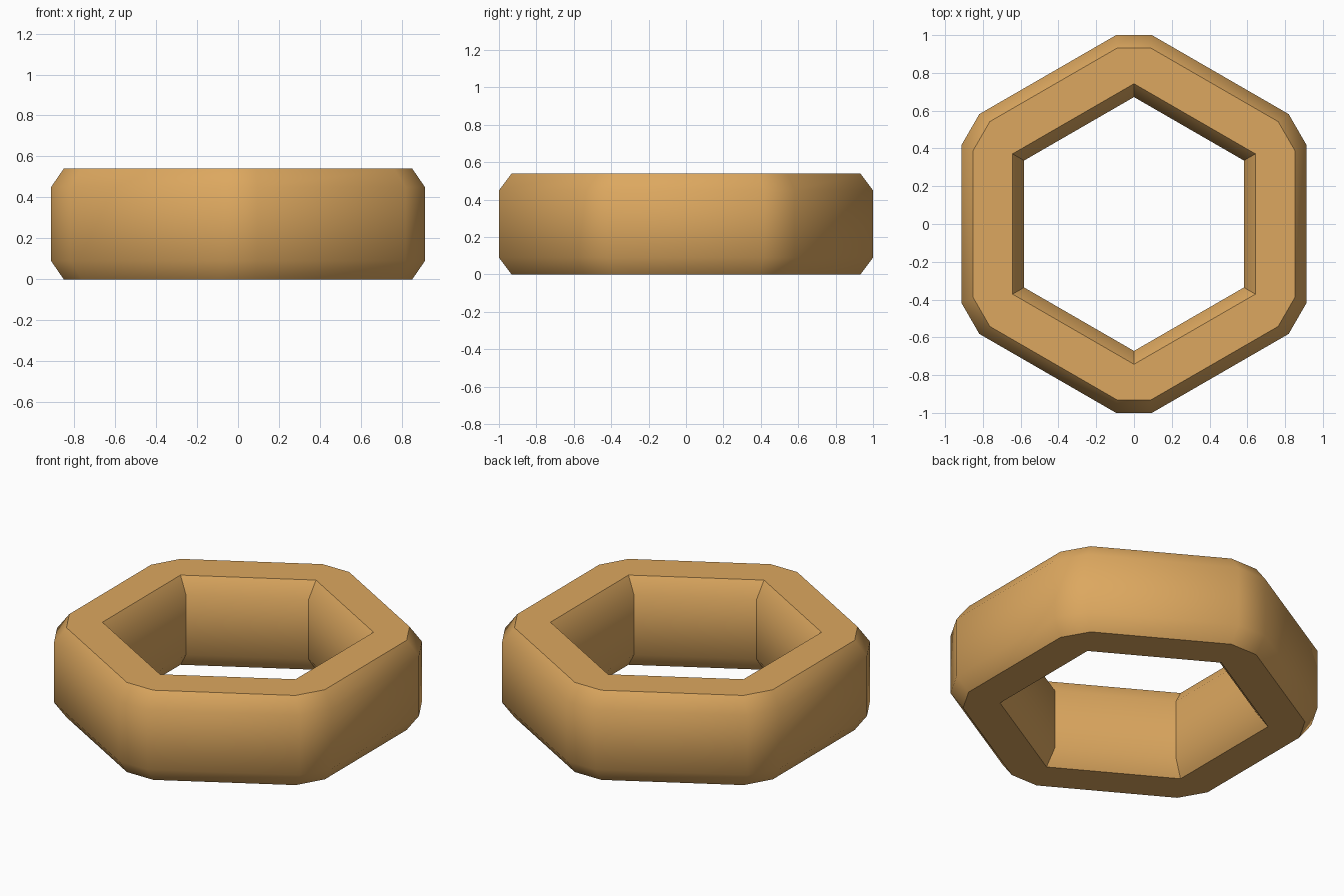
import bpy
import bmesh
from math import sin, cos, radians

cube = bpy.data.objects.get("Cube")
if cube:
    bpy.data.objects.remove(cube, do_unlink=True)

HEIGHT = 0.54
CHAMFER = 0.09
SHRINK = 0.932      # outer rim scale at the chamfered ends
FLARE = 1.105       # hole scale at the chamfered ends

# One tan colour
tan = bpy.data.materials.new("warm_tan")
tan.use_nodes = True
colour = (0.72, 0.39, 0.115, 1)
tan.diffuse_color = colour
tan.node_tree.nodes["Principled BSDF"].inputs["Base Color"].default_value = colour

bm = bmesh.new()


def ring(radius, angles, z):
    return [bm.verts.new((radius * cos(radians(a)), radius * sin(radians(a)), z))
            for a in angles]


def stack(radius, angles, end_scale):
    """Chamfered wall: four rings from the bottom to the top."""
    levels = [(0, end_scale), (CHAMFER, 1), (HEIGHT - CHAMFER, 1), (HEIGHT, end_scale)]
    rings = [ring(radius * s, angles, z) for z, s in levels]
    n = len(angles)
    for low, high in zip(rings, rings[1:]):
        for i in range(n):
            j = (i + 1) % n
            bm.faces.new((low[i], low[j], high[j], high[i]))
    return rings[0], rings[-1]


# Outer wall: hexagon with cut corners; inner wall: plain hexagon
corners = [30 + 60 * k for k in range(6)]
outer = stack(1.0045, [c + d for c in corners for d in (-5.4, 5.4)], SHRINK)
inner = stack(0.672, corners, FLARE)

# Flat bottom and top faces joining the two walls
for out, hole in zip(outer, inner):
    for k in range(6):
        j = (k + 1) % 6
        bm.faces.new((out[2 * k], out[2 * k + 1], hole[k]))
        bm.faces.new((out[2 * k + 1], out[2 * j], hole[j], hole[k]))

bmesh.ops.recalc_face_normals(bm, faces=bm.faces)
mesh = bpy.data.meshes.new("hexagonal_ring")
bm.to_mesh(mesh)
bm.free()
mesh.materials.append(tan)

nut = bpy.data.objects.new("hexagonal_ring", mesh)
bpy.context.collection.objects.link(nut)
bpy.ops.object.select_all(action='DESELECT')
nut.select_set(True)
bpy.context.view_layer.objects.active = nut
bpy.ops.object.shade_smooth_by_angle(angle=radians(45))
